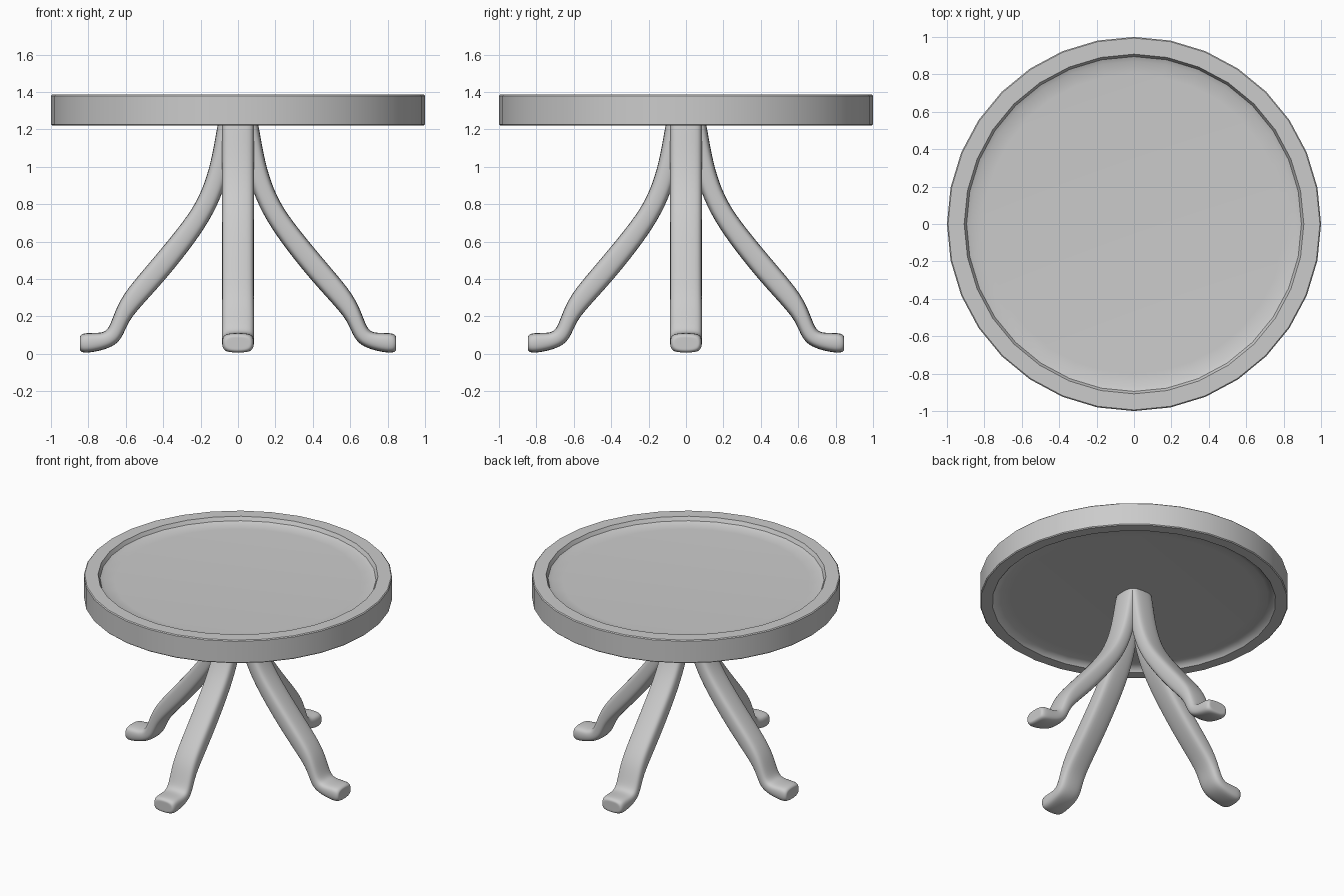
import bpy, bmesh, math
from mathutils import Vector

if "Cube" in bpy.data.objects:
    bpy.data.objects.remove(bpy.data.objects["Cube"])


def finish(bm, name):
    bmesh.ops.recalc_face_normals(bm, faces=bm.faces)
    me = bpy.data.meshes.new(name)
    bm.to_mesh(me)
    bm.free()
    ob = bpy.data.objects.new(name, me)
    bpy.context.collection.objects.link(ob)
    return ob


def smooth(ob, angle):
    bpy.ops.object.select_all(action='DESELECT')
    ob.select_set(True)
    bpy.context.view_layer.objects.active = ob
    bpy.ops.object.shade_smooth_by_angle(angle=math.radians(angle))


# Round top: lathed profile with a raised rim above and a shallow recess below
profile = [(0, 1.345), (0.80, 1.345), (0.87, 1.349), (0.895, 1.36), (0.908, 1.386),
           (0.994, 1.386), (1.0, 1.38), (1.0, 1.227), (0.994, 1.221),
           (0.92, 1.221), (0.905, 1.24), (0.87, 1.251), (0.80, 1.255), (0, 1.255)]
bm = bmesh.new()
pts = [bm.verts.new((r, 0, z)) for r, z in profile]
edges = [bm.edges.new(p) for p in zip(pts, pts[1:])]
bmesh.ops.spin(bm, geom=pts + edges, axis=(0, 0, 1), cent=(0, 0, 0),
               angle=math.tau, steps=32, use_duplicate=False)
bmesh.ops.remove_doubles(bm, verts=bm.verts, dist=0.0005)
smooth(finish(bm, "table_top"), 35)

# Leg side outline: outer and inner edge points (radius, z) from top to toe, half width
stations = [((0.100, 1.27), (0.000, 1.27), 0.086),
            ((0.115, 1.20), (0.010, 1.19), 0.086),
            ((0.138, 1.06), (0.035, 1.03), 0.086),
            ((0.175, 0.92), (0.075, 0.87), 0.086),
            ((0.235, 0.785), (0.148, 0.715), 0.086),
            ((0.350, 0.635), (0.260, 0.555), 0.086),
            ((0.480, 0.48), (0.395, 0.388), 0.086),
            ((0.600, 0.34), (0.525, 0.248), 0.086),
            ((0.650, 0.25), (0.588, 0.17), 0.086),
            ((0.685, 0.15), (0.618, 0.085), 0.086),
            ((0.712, 0.114), (0.665, 0.038), 0.086),
            ((0.770, 0.113), (0.750, 0.012), 0.086),
            ((0.828, 0.112), (0.828, 0.002), 0.086),
            ((0.845, 0.098), (0.845, 0.016), 0.072)]


def make_leg(name, turn):
    bm = bmesh.new()
    rings = []
    for outer, inner, w in stations:
        o, i = Vector((outer[0], 0, outer[1])), Vector((inner[0], 0, inner[1]))
        c = 0.024
        d = (i - o).normalized() * c
        ring = [(o, w - c), (o + d, w), (i - d, w), (i, w - c),
                (i, c - w), (i - d, -w), (o + d, -w), (o, c - w)]
        rings.append([bm.verts.new((p.x, y, p.z)) for p, y in ring])
    for a, b in zip(rings, rings[1:]):
        for k in range(8):
            n = (k + 1) % 8
            bm.faces.new((a[k], a[n], b[n], b[k]))
    # End caps with a small inset to keep them flat
    caps = [bm.faces.new(rings[0]), bm.faces.new(rings[-1])]
    bmesh.ops.recalc_face_normals(bm, faces=bm.faces)
    bmesh.ops.inset_individual(bm, faces=caps, thickness=0.012)
    ob = finish(bm, name)
    ob.rotation_euler.z = turn
    sub = ob.modifiers.new("round", 'SUBSURF')
    sub.levels = sub.render_levels = 2
    smooth(ob, 60)


# Four splayed legs
for n, name in enumerate(("right_leg", "back_leg", "left_leg", "front_leg")):
    make_leg(name, n * math.pi / 2)
